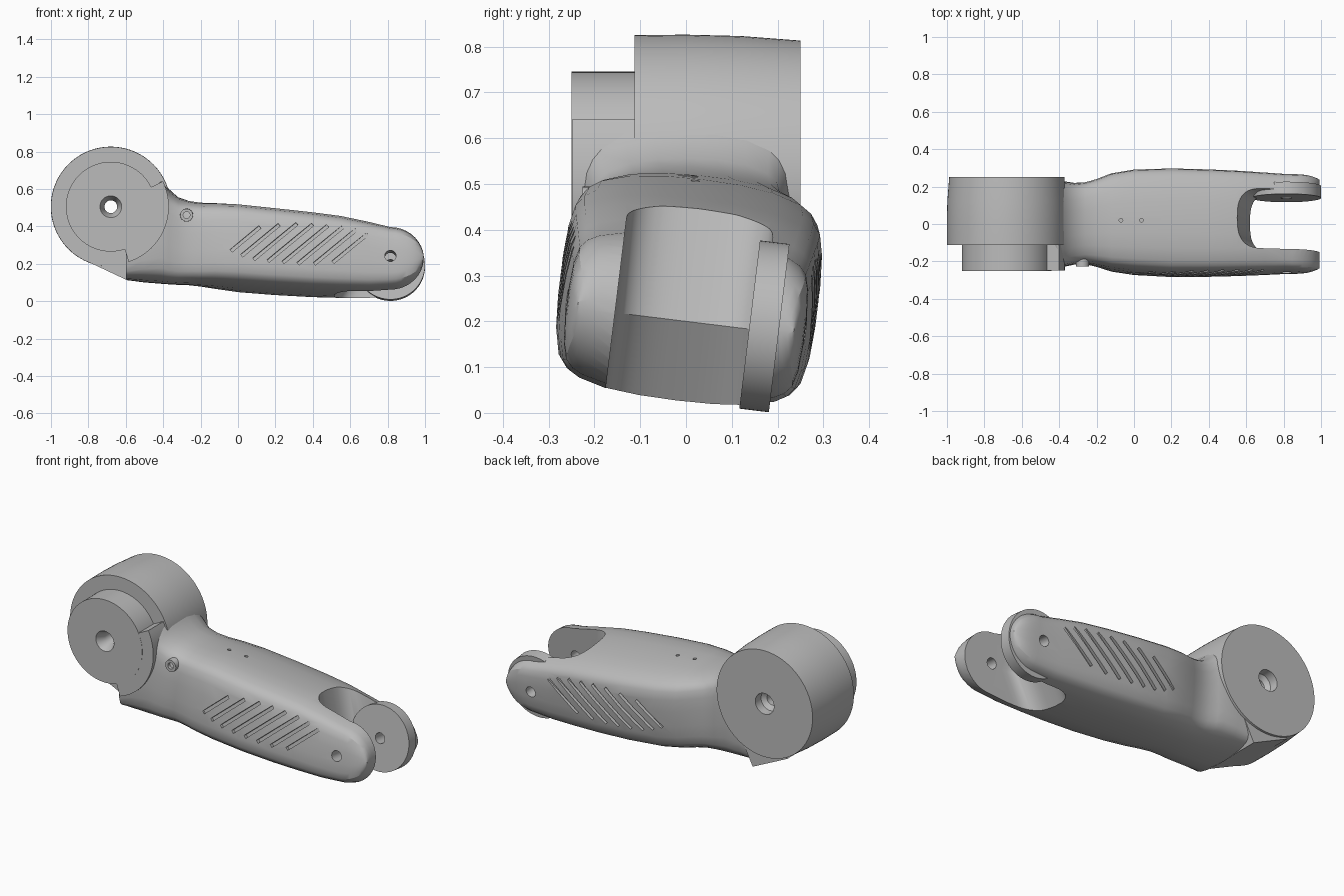
import bpy, bmesh, math
from mathutils import Matrix, Vector

cube = bpy.data.objects.get("Cube")
if cube:
    bpy.data.objects.remove(cube, do_unlink=True)

grey = bpy.data.materials.new("matte_grey")
grey.use_nodes = True
tone = (0.5, 0.5, 0.5, 1)
grey.diffuse_color = tone
grey.node_tree.nodes["Principled BSDF"].inputs["Base Color"].default_value = tone

HINGE = Vector((0.815, 0, 0.21))
HUB = Vector((-0.68, 0, 0.505))
ROLL = math.radians(-7)


def roll(angle=ROLL):
    """Twist about the long axis of the arm."""
    pivot = Matrix.Translation((0, 0, HINGE.z))
    return pivot @ Matrix.Rotation(angle, 4, 'X') @ pivot.inverted()


def loft(name, rings, closed=False, matrix=Matrix()):
    """Skin a list of equal rings; closed joins the last ring to the first."""
    bm = bmesh.new()
    rows = [[bm.verts.new(matrix @ Vector(p)) for p in ring] for ring in rings]
    n = len(rows[0])
    pairs = list(zip(rows, rows[1:])) + ([(rows[-1], rows[0])] if closed else [])
    for a, b in pairs:
        for i in range(n):
            j = (i + 1) % n
            bm.faces.new((a[i], a[j], b[j], b[i]))
    if not closed:
        bm.faces.new(rows[0])
        bm.faces.new(rows[-1])
    bmesh.ops.recalc_face_normals(bm, faces=bm.faces)
    mesh = bpy.data.meshes.new(name)
    bm.to_mesh(mesh)
    bm.free()
    obj = bpy.data.objects.new(name, mesh)
    bpy.context.collection.objects.link(obj)
    mesh.materials.append(grey)
    return obj


def plate(name, outline, y0, y1, matrix=Matrix()):
    """Extrude an x-z outline along y."""
    return loft(name, [[(x, y, z) for x, z in outline] for y in (y0, y1)], matrix=matrix)


def circle(x, z, r, n=64):
    return [(x + r * math.cos(t * math.tau / n), z + r * math.sin(t * math.tau / n))
            for t in range(n)]


def cut(target, *cutters):
    for c in cutters:
        c.hide_render = True
        mod = target.modifiers.new("cut", 'BOOLEAN')
        mod.operation, mod.solver, mod.object = 'DIFFERENCE', 'EXACT', c
    dg = bpy.context.evaluated_depsgraph_get()
    mesh = bpy.data.meshes.new_from_object(target.evaluated_get(dg))
    target.modifiers.clear()
    target.data = mesh
    for c in cutters:
        bpy.data.objects.remove(c, do_unlink=True)


# Stepped hub with a countersunk bore, turned about the y axis
profile = [(.034, -.2), (.058, -.25), (.24, -.25), (.24, -.112), (.32, -.112),
           (.321, 0), (.318, .12), (.308, .25), (.06, .25), (.058, .2), (.034, .18)]
turns = 96
hub = loft("hub", [[(HUB.x + r * math.cos(a), y, HUB.z + r * math.sin(a)) for r, y in profile]
                   for a in (k * math.tau / turns for k in range(turns))], closed=True)

# Stop segment beside the small disc
sweep = [math.radians(26 - 98 * k / 30) for k in range(31)]
segment = [(HUB.x + .31 * math.cos(a), HUB.z + .31 * math.sin(a)) for a in sweep]
segment += [(HUB.x + .235 * math.cos(a), HUB.z + .235 * math.sin(a)) for a in reversed(sweep)]
stop = plate("hub_stop", segment, -.249, -.1)

# Tangent web under the hub
web = plate("hub_web", [(-.818, .218), (-.595, .113), (-.5, .3), (-.6, .38)], -.109, .238)

# Arm section: crowned top and bottom, soft corners, bulged cheeks
quarter = [(0, 1), (.3, .99), (.58, .95), (.8, .87), (.89, .8), (.95, .7), (.985, .5), (1, .2)]
half = quarter + [(u, -v) for u, v in reversed(quarter)]
section = half + [(-u, v) for u, v in reversed(half[1:-1])]

# Stations along the arm: x, bottom, top, half width, amount of roll
stations = [(-.6, .113, .42, .236, 0), (-.5, .1, .58, .238, 0), (-.41, .093, .65, .238, 0),
            (-.37, .09, .6, .228, 0), (-.32, .087, .555, .218, .1), (-.26, .085, .535, .218, .3),
            (-.2, .08, .525, .232, .5), (-.12, .07, .52, .257, .8), (0, .055, .512, .274, 1),
            (.2, .04, .49, .283, 1), (.4, .029, .468, .28, 1), (.55, .025, .448, .275, 1),
            (.7, .024, .416, .268, 1)]
for k in range(10):
    a = math.radians(k * 9.5)
    h = .178 * math.cos(a)
    stations.append((HINGE.x + .178 * math.sin(a), HINGE.z - h, HINGE.z + h,
                     .262 - .025 * math.sin(a) ** 4, 1))
rings = []
for x, lo, hi, w, amount in stations:
    m = roll(ROLL * amount)
    rings.append([m @ Vector((x, u * w, (lo + hi) / 2 + v * (hi - lo) / 2)) for u, v in section])
arm = loft("arm", rings)

# Fork slot with a ridged back wall
slot_rings = []
for x0, z in ((.45, -.08), (.62, .2), (.51, .6)):
    ring = [(1.3, -.155, z)]
    for k in range(25):
        a = math.pi * k / 24
        c = math.cos(a)
        ring.append((x0 + .13 * (1 - math.sin(a) ** .7),
                     .006 - .161 * math.copysign(abs(c) ** .7, c), z))
    slot_rings.append(ring + [(1.3, .167, z)])
cut(arm, loft("slot_cutter", slot_rings, matrix=roll()))

# Round boss on the inside of the rear fork
boss = plate("hinge_boss", circle(HINGE.x, HINGE.z, .185, 80), .14, .205, roll())

# Hinge bore through both fork ends
for part in (arm, boss):
    cut(part, plate("bore_cutter", circle(HINGE.x, HINGE.z, .03, 32), -.5, .5, roll()))

# Slanted grip grooves on both cheeks
lengths = [.2, .26, .3, .31, .31, .31, .29, .24]
for side in (-1, 1):
    grooves = []
    for k, length in enumerate(lengths):
        cx, cz = .04 + .08 * k, .3 - .007 * k
        along = Vector((.77, .64)) * length / 2
        across = Vector((-.64, .77)) * .009
        mid = Vector((cx, cz))
        outline = [mid - along - across, mid + along - across,
                   mid + along + across, mid - along + across]
        grooves.append(plate("groove_cutter", outline, side * .258, side * .4, roll()))
    cut(arm, *grooves)

# Two pin holes on top of the arm
pins = []
for x in (-.07, .04):
    rim = circle(x, .02, .01, 16)
    pins.append(loft("pin_cutter", [[(px, py, z) for px, py in rim] for z in (.46, .7)]))
cut(arm, *pins)

# Small ring button on the neck
rim = [(.018, -.2), (.018, -.226), (.034, -.226), (.036, -.15), (.018, -.15)]
button = loft("neck_button", [[(-.275 + r * math.cos(a), y, .46 + r * math.sin(a)) for r, y in rim]
                              for a in (k * math.tau / 24 for k in range(24))], closed=True)

# Smooth shading with crisp edges
bpy.ops.object.select_all(action='DESELECT')
for part in (hub, stop, web, arm, boss, button):
    part.select_set(True)
bpy.context.view_layer.objects.active = arm
bpy.ops.object.shade_smooth_by_angle(angle=math.radians(28))
